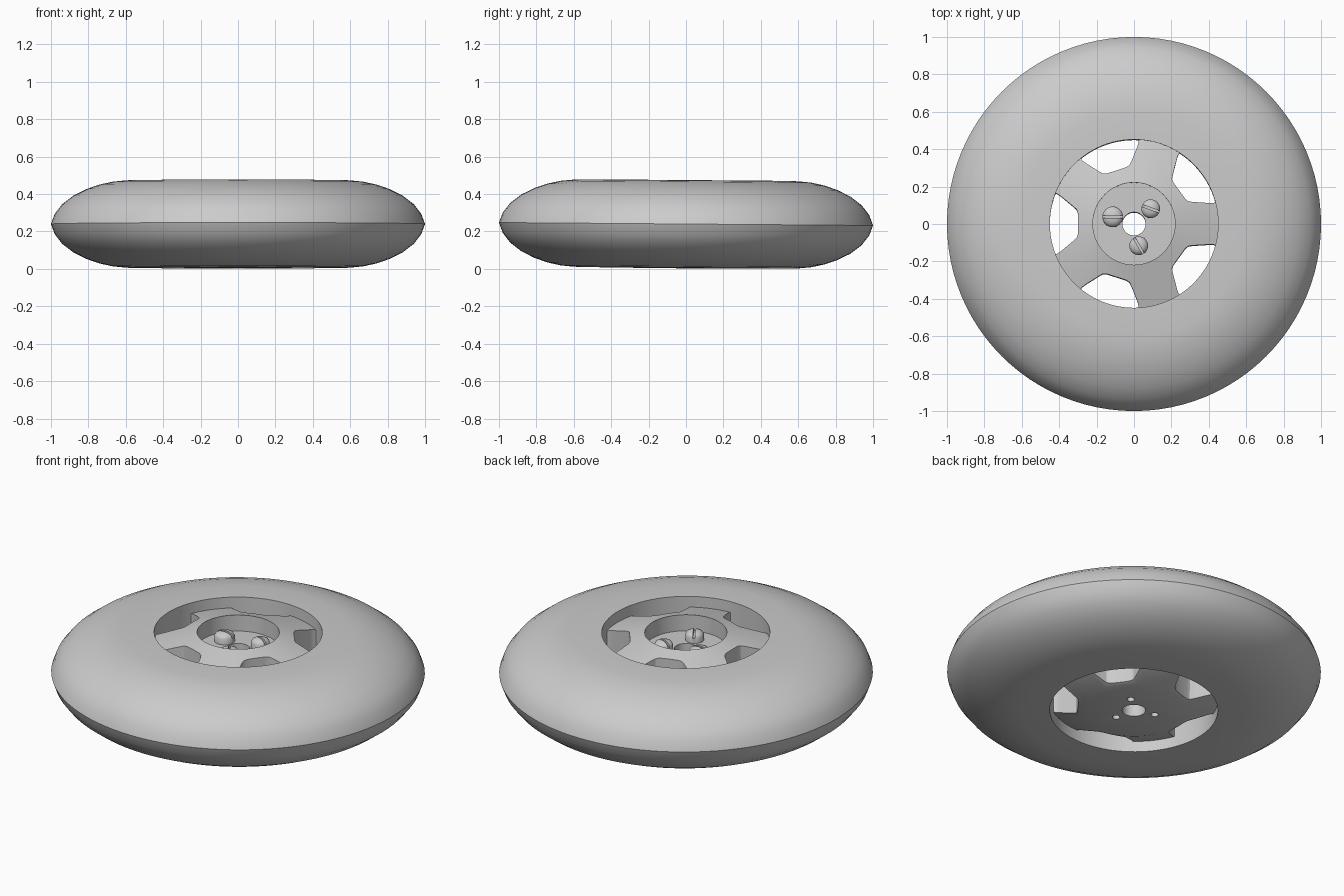
import bpy, bmesh
from math import radians, cos, sin
from mathutils import Matrix

if "Cube" in bpy.data.objects:
    bpy.data.objects.remove(bpy.data.objects["Cube"], do_unlink=True)

grey = bpy.data.materials.new("plain grey")
grey.use_nodes = True
colour = (0.6, 0.6, 0.6, 1)
grey.diffuse_color = colour
grey.node_tree.nodes["Principled BSDF"].inputs["Base Color"].default_value = colour

TILT = Matrix.Rotation(radians(-0.45), 4, 'X')
MID = 0.24


def make_object(name, bm):
    bmesh.ops.remove_doubles(bm, verts=bm.verts, dist=0.0001)
    bmesh.ops.recalc_face_normals(bm, faces=bm.faces)
    mesh = bpy.data.meshes.new(name)
    bm.to_mesh(mesh)
    bm.free()
    obj = bpy.data.objects.new(name, mesh)
    bpy.context.collection.objects.link(obj)
    return obj


def lathe(name, profile, steps, closed=True):
    """Spin a radius/height profile around z."""
    bm = bmesh.new()
    verts = [bm.verts.new((r, 0, z)) for r, z in profile]
    pairs = list(zip(verts, verts[1:]))
    if closed:
        pairs.append((verts[-1], verts[0]))
    edges = [bm.edges.new(p) for p in pairs]
    bmesh.ops.spin(bm, geom=verts + edges, cent=(0, 0, 0), axis=(0, 0, 1),
                   angle=radians(360), steps=steps)
    return make_object(name, bm)


def prism(name, outline, low, high):
    """Extrude a flat outline from low to high."""
    bm = bmesh.new()
    face = bm.faces.new([bm.verts.new((x, y, low)) for x, y in outline])
    top = bmesh.ops.extrude_face_region(bm, geom=[face])["geom"]
    bmesh.ops.translate(bm, vec=(0, 0, high - low),
                        verts=[v for v in top if isinstance(v, bmesh.types.BMVert)])
    return make_object(name, bm)


def circle(radius, x=0, y=0, sides=24):
    return [(x + radius * cos(radians(360 * i / sides)),
             y + radius * sin(radians(360 * i / sides))) for i in range(sides)]


def cut(obj, cutters):
    for cutter in cutters:
        mod = obj.modifiers.new("cut", 'BOOLEAN')
        mod.operation = 'DIFFERENCE'
        mod.solver = 'EXACT'
        mod.object = cutter
    deps = bpy.context.evaluated_depsgraph_get()
    result = bpy.data.meshes.new_from_object(obj.evaluated_get(deps))
    obj.modifiers.clear()
    obj.data = result
    for cutter in cutters:
        bpy.data.objects.remove(cutter, do_unlink=True)


def finish(obj, angle=35):
    obj.data.materials.clear()
    obj.data.materials.append(grey)
    centre = Matrix.Translation((0, 0, MID))
    obj.data.transform(centre @ TILT @ centre.inverted())
    bpy.ops.object.select_all(action='DESELECT')
    obj.select_set(True)
    bpy.context.view_layer.objects.active = obj
    bpy.ops.object.shade_smooth_by_angle(angle=radians(angle))


# Tyre: rounded ring, mirrored about its middle height
half = [(0.45, 0.475), (0.6, 0.473), (0.67, 0.466), (0.74, 0.451), (0.81, 0.427),
        (0.88, 0.392), (0.94, 0.346), (0.98, 0.294)]
tyre = lathe("tyre", half + [(1.0, MID)] + [(r, 2 * MID - z) for r, z in reversed(half)], 96)
finish(tyre)

# Hub: dished body with a sunken centre and a through hole
hub = lathe("wheel_hub", [(0.062, 0.38), (0.22, 0.38), (0.22, 0.475), (0.455, 0.41),
                          (0.455, 0.07), (0.28, 0.003), (0.062, 0.003)], 64)

# Five openings between the spokes
side = [(0.3, 0.055), (0.306, 0.075), (0.322, 0.09), (0.392, 0.148),
        (0.41, 0.16), (0.43, 0.163), (0.48, 0.163)]
outline = side + [(x, -y) for x, y in reversed(side)]
cutters = []
for i in range(5):
    window = prism("window_cutter", outline, -0.1, 0.6)
    window.data.transform(Matrix.Rotation(radians(36 + 72 * i), 4, 'Z'))
    cutters.append(window)

# Screw holes
screws = [(162, 0, 0.055), (42, -20, 0.05), (-78, -60, 0.05)]
for place, slot, radius in screws:
    x, y = 0.12 * cos(radians(place)), 0.12 * sin(radians(place))
    cutters.append(prism("hole_cutter", circle(0.02, x, y), -0.1, 0.5))
cut(hub, cutters)
finish(hub, 30)

# Slotted screws
for n, (place, slot, radius) in enumerate(screws):
    screw = lathe(f"screw_{n + 1}", [(0, 0.375), (radius, 0.375), (radius, 0.412),
                                     (radius * 0.85, 0.426), (radius * 0.5, 0.435),
                                     (0, 0.438)], 32, closed=False)
    groove = prism("slot_cutter", [(-0.1, -0.006), (0.1, -0.006), (0.1, 0.006), (-0.1, 0.006)],
                   0.41, 0.5)
    groove.data.transform(Matrix.Rotation(radians(slot), 4, 'Z'))
    cut(screw, [groove])
    screw.data.transform(Matrix.Translation((0.12 * cos(radians(place)),
                                             0.12 * sin(radians(place)), 0)))
    finish(screw)
